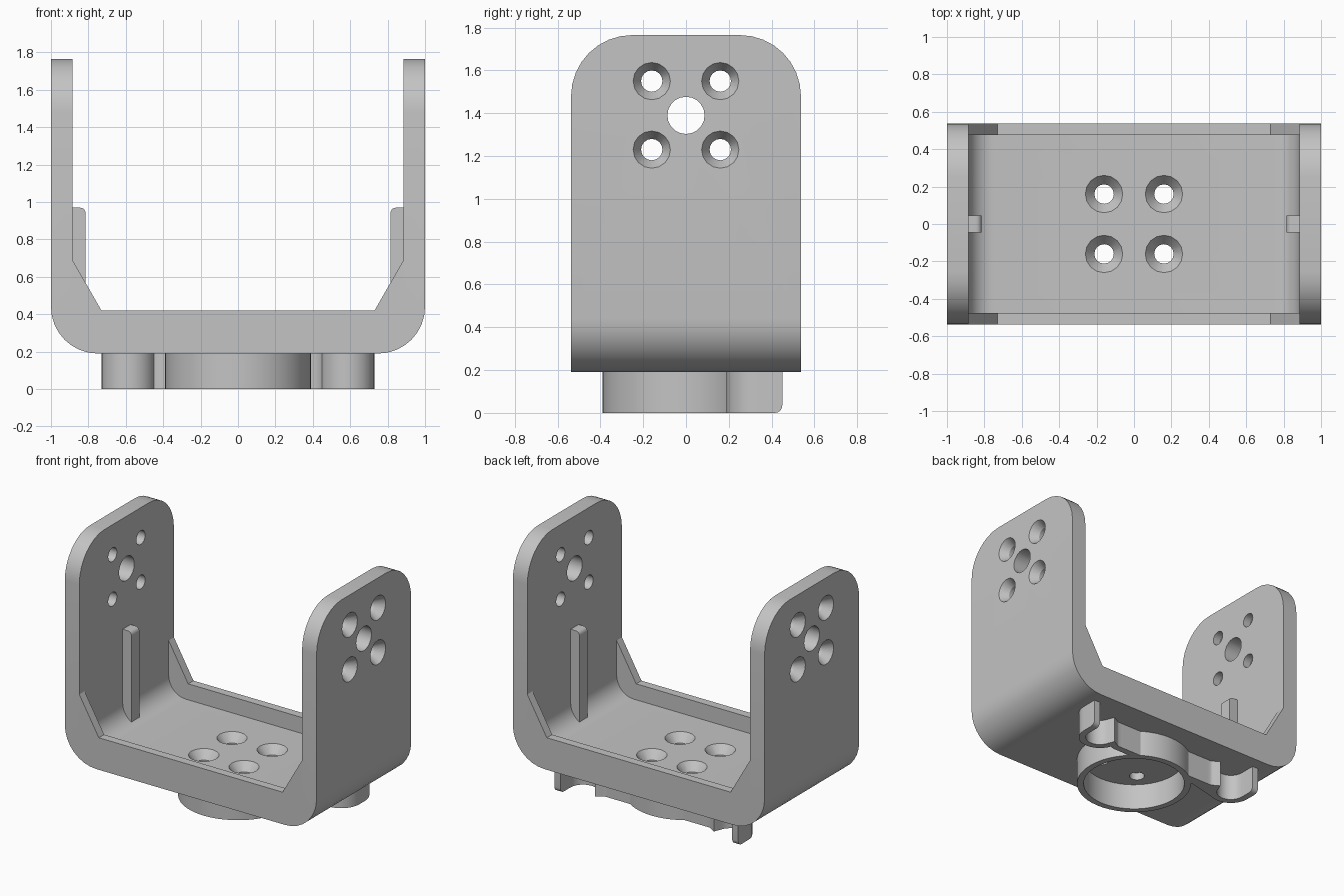
import bpy, bmesh, math
from mathutils import Matrix, Vector

cube = bpy.data.objects.get("Cube")
if cube:
    bpy.data.objects.remove(cube, do_unlink=True)

GREY = (0.55, 0.55, 0.55, 1)
mat = bpy.data.materials.new("grey plastic")
mat.use_nodes = True
mat.diffuse_color = GREY
mat.node_tree.nodes["Principled BSDF"].inputs["Base Color"].default_value = GREY

DEPTH, TOP, BASE, WALL = 0.537, 1.765, 0.19, 0.115
INNER, RADIUS, LIP = 1 - WALL, 0.25, 0.06
GUSSET = 0.69


def finish(bm, name):
    """Turn a bmesh into a smooth-shaded object with sharp edges kept."""
    bmesh.ops.recalc_face_normals(bm, faces=bm.faces)
    mesh = bpy.data.meshes.new(name)
    bm.to_mesh(mesh)
    bm.free()
    mesh.materials.append(mat)
    obj = bpy.data.objects.new(name, mesh)
    bpy.context.collection.objects.link(obj)
    return obj


def smooth(obj):
    bpy.ops.object.select_all(action="DESELECT")
    obj.select_set(True)
    bpy.context.view_layer.objects.active = obj
    bpy.ops.object.shade_smooth_by_angle(angle=math.radians(30))


def prism(points, vector):
    """Extrude a closed outline along a vector."""
    bm = bmesh.new()
    face = bm.faces.new([bm.verts.new(p) for p in points])
    ext = bmesh.ops.extrude_face_region(bm, geom=[face])["geom"]
    bmesh.ops.translate(bm, vec=vector, verts=[v for v in ext if isinstance(v, bmesh.types.BMVert)])
    return bm


def bevel(bm, test, offset, segments):
    edges = [e for e in bm.edges if all(test(v.co) for v in e.verts)]
    bmesh.ops.bevel(bm, geom=edges, offset=offset, segments=segments, profile=0.5, affect="EDGES")


def lathe(bm, profile, matrix, steps, closed=False):
    """Spin (radius, height) points about z, then place them."""
    verts = [bm.verts.new((r, 0, z)) for r, z in profile]
    pairs = list(zip(verts, verts[1:])) + ([(verts[-1], verts[0])] if closed else [])
    edges = [bm.edges.new(p) for p in pairs]
    old = set(bm.verts) - set(verts)
    bmesh.ops.spin(bm, geom=verts + edges, cent=(0, 0, 0), axis=(0, 0, 1),
                   angle=math.tau, steps=steps, use_duplicate=False)
    new = [v for v in bm.verts if v not in old]
    bmesh.ops.transform(bm, matrix=matrix, verts=new)
    bmesh.ops.remove_doubles(bm, verts=new, dist=0.0005)


def arc(cx, cz, r, start, end, n):
    return [(cx + r * math.cos(math.radians(start + (end - start) * i / n)),
             cz + r * math.sin(math.radians(start + (end - start) * i / n))) for i in range(n + 1)]


# U-shaped bracket
cx, cz = 1 - RADIUS, BASE + RADIUS


def u_bend(r):
    return arc(cx, cz, r, 0, -90, 8) + arc(-cx, cz, r, -90, -180, 8)


inner_bend = u_bend(RADIUS - WALL)
outline = [(1, TOP)] + u_bend(RADIUS) + [(-1, TOP), (-INNER, TOP)] + inner_bend[::-1] + [(INNER, TOP)]
bm = prism([(x, -DEPTH, z) for x, z in outline], Vector((0, 2 * DEPTH, 0)))
side_edges = [e for e in bm.edges
              if all(v.co.z > TOP - 0.01 for v in e.verts)
              and abs(e.verts[0].co.y - e.verts[1].co.y) < 0.01]
bmesh.ops.bevel(bm, geom=side_edges, offset=0.285, segments=8, profile=0.5, affect="EDGES")
bracket = finish(bm, "bracket")

# Screw holes and shaft holes, cut in one go
cut = bmesh.new()


def screw_cutter(r, head):
    return [(0, -0.2), (r, -0.2), (r, -0.06), (head, 0), (head + 0.012, 0.02), (0, 0.02)]


grid = [(a, b) for a in (-0.16, 0.16) for b in (-0.16, 0.16)]
for a, b in grid:
    lathe(cut, screw_cutter(0.052, 0.1), Matrix.Translation((a, b, BASE + WALL)), 16)
for side in (-1, 1):
    turn = Matrix.Rotation(side * math.pi / 2, 4, "Y")
    for a, b in grid:
        lathe(cut, screw_cutter(0.05, 0.087), Matrix.Translation((side, a, 1.39 + b)) @ turn, 16)
    lathe(cut, [(0, -0.2), (0.087, -0.2), (0.087, 0.1), (0, 0.1)],
          Matrix.Translation((side, 0, 1.39)) @ turn, 20)
cutter = finish(cut, "hole_cutter")
cutter.hide_render = True
mod = bracket.modifiers.new("holes", "BOOLEAN")
mod.operation, mod.solver, mod.object = "DIFFERENCE", "EXACT", cutter
bpy.context.view_layer.objects.active = bracket
bpy.ops.object.modifier_apply(modifier=mod.name)
bpy.data.objects.remove(cutter, do_unlink=True)
smooth(bracket)

# Stiffening lips with corner gussets along the front and back
lip_outline = [(INNER, GUSSET)] + inner_bend + [(-INNER, GUSSET), (-0.73, 0.42), (0.73, 0.42)]
for name, y in (("front_lip", -DEPTH), ("back_lip", DEPTH - LIP)):
    smooth(finish(prism([(x, y, z) for x, z in lip_outline], Vector((0, LIP, 0))), name))

# Small upright ribs inside each wall
for name, s in (("left_rib", 1), ("right_rib", -1)):
    rib = [(INNER + 0.02, 0.97), (INNER + 0.02, 0.36), (0.815, 0.29)]
    rib += arc(0.845, 0.94, 0.03, 180, 90, 5)
    smooth(finish(prism([(s * x, -0.045, z) for x, z in rib], Vector((0, 0.09, 0))), name))

# Round collar under the floor
bm = bmesh.new()
lathe(bm, [(0.39, 0), (0.39, BASE), (0.345, BASE), (0.345, 0)], Matrix(), 48, closed=True)
smooth(finish(bm, "collar"))

# Thin curved hooks either side of the collar
HALF = 0.024
C, Y = 0.585, 0.335
path = [(0.21, 0.3), (0.38, 0.3)] + arc(0.41, 0.35, 0.05, -90, -20, 3)
path = path[:-1] + arc(C, Y, 0.121, 180, 360, 14) + [(C + 0.121, 0.45)]
path = [Vector(p) for p in path]
for name, s in (("left_hook", 1), ("right_hook", -1)):
    one, two = [], []
    for i, p in enumerate(path):
        d = (path[min(i + 1, len(path) - 1)] - path[max(i - 1, 0)]).normalized()
        n = Vector((-d.y, d.x)) * HALF
        one.append(p + n)
        two.append(p - n)
    bm = prism([(s * p.x, p.y, 0) for p in one + two[::-1]], Vector((0, 0, BASE)))
    bevel(bm, lambda v: v.y > 0.445 and v.z < 0.001, 0.035, 4)
    smooth(finish(bm, name))
